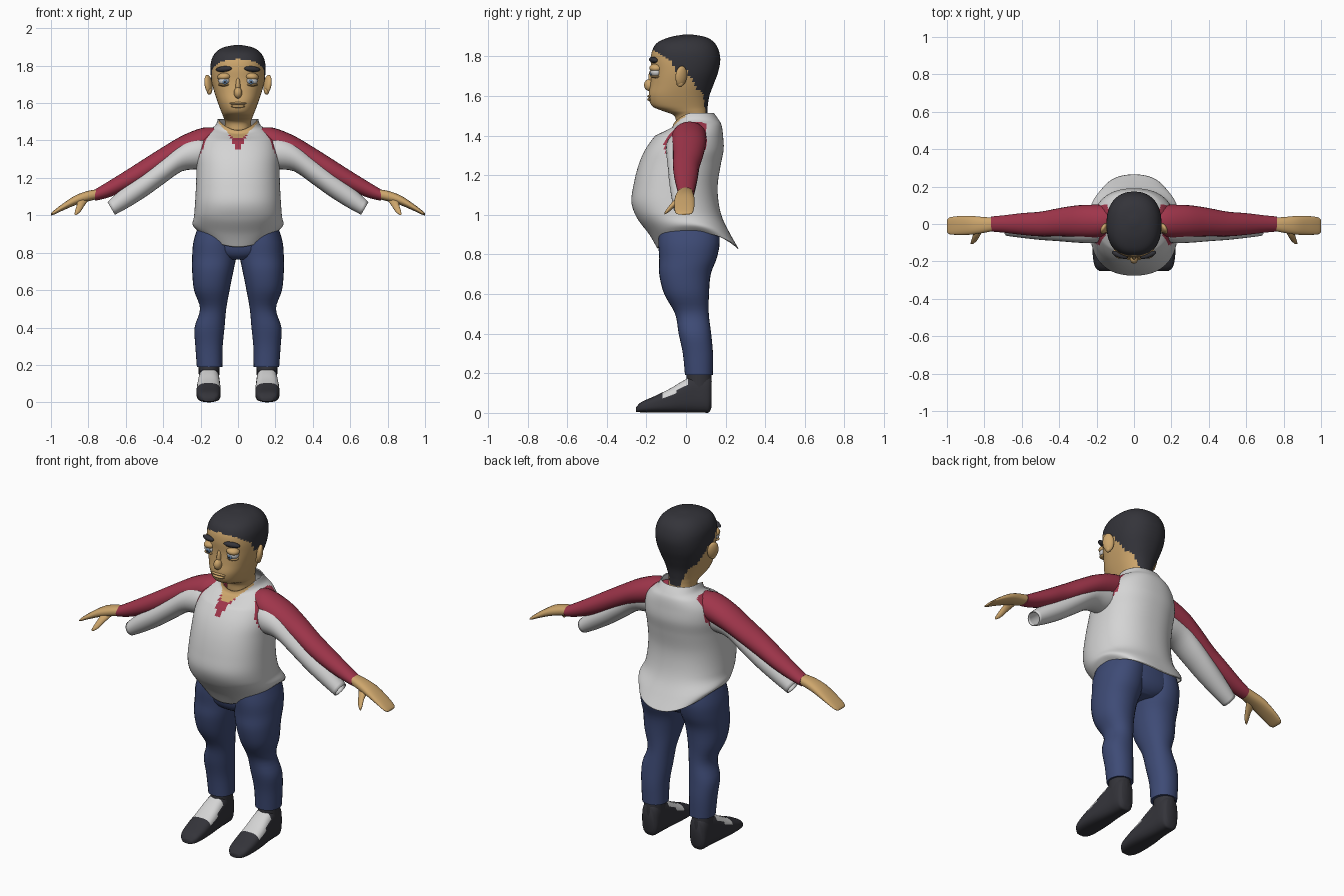
import bpy, bmesh
from math import cos, sin, pi, radians
from mathutils import Vector, Matrix, Euler

cube = bpy.data.objects.get("Cube")
if cube:
    bpy.data.objects.remove(cube)


def material(name, rgb):
    m = bpy.data.materials.new(name)
    m.use_nodes = True
    m.diffuse_color = (*rgb, 1)
    m.node_tree.nodes["Principled BSDF"].inputs["Base Color"].default_value = (*rgb, 1)
    return m


SKIN = material("skin", (.61, .38, .15))
BLACK = material("soft_black", (.034, .034, .042))
WHITE = material("off_white", (.66, .66, .66))
RED = material("dark_red", (.35, .036, .07))
BLUE = material("denim_blue", (.048, .07, .18))
IRIS = material("iris_blue", (.13, .22, .35))


def finish(name, bm, mats, rule=None, mirror=False, thickness=0):
    """Turn a bmesh into a smooth object, coloured by a face rule."""
    bmesh.ops.recalc_face_normals(bm, faces=bm.faces)
    for f in bm.faces:
        f.smooth = True
        if rule:
            f.material_index = rule(f.calc_center_median(), f.normal)
    me = bpy.data.meshes.new(name)
    bm.to_mesh(me)
    bm.free()
    me.set_sharp_from_angle(angle=radians(50))
    for m in mats:
        me.materials.append(m)
    ob = bpy.data.objects.new(name, me)
    bpy.context.collection.objects.link(ob)
    if thickness:
        mod = ob.modifiers.new("thickness", 'SOLIDIFY')
        mod.thickness, mod.offset = thickness, -1
    if mirror:
        ob.modifiers.new("mirror", 'MIRROR')
    return ob


def smooth_keys(keys, steps):
    """Catmull-Rom interpolation through the section keys."""
    out = []
    last = len(keys) - 1
    for i in range(last):
        a, b, c, d = (keys[min(max(j, 0), last)] for j in range(i - 1, i + 3))
        for s in range(steps):
            t = s / steps
            out.append([.5 * (2 * q + (r - p) * t + (2 * p - 5 * q + 4 * r - w) * t * t
                              + (3 * q - p - 3 * r + w) * t ** 3)
                        for p, q, r, w in zip(a, b, c, d)])
    return out + [list(keys[-1])]


def loft(name, axis, keys, mats, rule=None, segs=24, steps=4, power=2,
         caps=True, warp=None, **kw):
    """Skin rounded sections; a key is (position, centre 1, centre 2, radius 1, radius 2)."""
    bm = bmesh.new()
    rings = []
    for t, c1, c2, r1, r2 in smooth_keys(keys, steps):
        ring = []
        for k in range(segs):
            a = 2 * pi * k / segs
            u, v = cos(a), sin(a)
            n = (abs(u) ** power + abs(v) ** power) ** (-1 / power)
            p = [c1 + r1 * u * n, c2 + r2 * v * n]
            p.insert("xyz".index(axis), t)
            p = Vector(p)
            ring.append(bm.verts.new(warp(p, u, v) if warp else p))
        rings.append(ring)
    for lo, hi in zip(rings, rings[1:]):
        for k in range(segs):
            j = (k + 1) % segs
            bm.faces.new((lo[k], lo[j], hi[j], hi[k]))
    if caps:
        bm.faces.new(rings[0])
        bm.faces.new(rings[-1])
    return finish(name, bm, mats, rule, **kw)


def ball(name, loc, size, mat, rot=(0, 0, 0), mirror=True):
    bm = bmesh.new()
    bmesh.ops.create_uvsphere(bm, u_segments=20, v_segments=12, radius=1,
                              matrix=Matrix.LocRotScale(Vector(loc), Euler(rot), Vector(size)))
    return finish(name, bm, [mat], mirror=mirror)


def sections(rows):
    """Rows of (z, front y, back y, half width) as loft keys."""
    return [(z, 0, (f + b) / 2, w, (b - f) / 2) for z, f, b, w in rows]


# Head and neck, with the hair painted above a hairline that drops to the nape
HAIRLINE = [(-.3, 1.84), (-.17, 1.835), (-.14, 1.815), (-.07, 1.77), (-.05, 1.72), (0, 1.73),
            (.03, 1.68), (.05, 1.64), (.085, 1.61), (.1, 1.5), (.3, 1.5)]


def head_rule(c, n):
    for (y0, z0), (y1, z1) in zip(HAIRLINE, HAIRLINE[1:]):
        if y0 <= c.y < y1:
            return int(c.z > z0 + (z1 - z0) * (c.y - y0) / (y1 - y0))
    return 0


loft("head", 'z', sections([
    (1.38, -.05, .12, .075), (1.45, -.05, .115, .07), (1.50, -.06, .108, .07),
    (1.525, -.12, .108, .078), (1.55, -.172, .11, .088), (1.60, -.188, .118, .107),
    (1.66, -.18, .14, .127), (1.72, -.175, .162, .142), (1.78, -.178, .173, .147),
    (1.83, -.17, .165, .142), (1.87, -.143, .142, .12), (1.897, -.08, .1, .08),
    (1.91, -.01, .03, .02)]), [SKIN, BLACK], head_rule, segs=64, steps=6, power=2.3)

# Face
ball("ear", (.158, -.024, 1.7), (.017, .032, .052), SKIN, (0, .15, .5))
ball("ear_lobe", (.153, -.03, 1.665), (.014, .018, .02), SKIN)
ball("eye", (.073, -.15, 1.72), (.033, .03, .026), WHITE)
ball("iris", (.07, -.176, 1.713), (.014, .007, .014), IRIS)
ball("pupil", (.07, -.181, 1.713), (.006, .004, .006), BLACK)
ball("upper_eyelid", (.073, -.15, 1.741), (.037, .035, .022), SKIN, (0, .1, 0))
ball("lower_eyelid", (.073, -.152, 1.698), (.032, .028, .009), SKIN)
ball("eyebrow", (.076, -.165, 1.782), (.046, .016, .015), BLACK, (0, .08, .35))
ball("nose", (0, -.185, 1.655), (.022, .027, .03), SKIN, mirror=False)
ball("nose_bridge", (0, -.172, 1.69), (.013, .018, .045), SKIN, mirror=False)
ball("upper_lip", (0, -.18, 1.598), (.045, .016, .008), SKIN, mirror=False)
ball("lower_lip", (0, -.18, 1.583), (.038, .016, .009), SKIN, mirror=False)


# Shirt with a curved hem, open collar and coloured shoulder seams
def shirt_warp(p, u, v):
    p.z += .08 * u * u * min(max((1.0 - p.z) / .17, 0), 1)
    if v < 0:
        p.z -= .06 * v * v * min(max((p.z - 1.4) / .11, 0), 1)
    return p


def shirt_rule(c, n):
    x = abs(c.x)
    if c.y < 0 and c.z > 1.40 and x < .012 + (c.z - 1.40):
        return 2 if c.z > 1.415 else 1
    if c.y < 0 and c.z > 1.335 and x < .5 * (c.z - 1.335):
        return 1
    seam = .222 - .45 * (c.z - 1.28)
    return int(1.27 < c.z < 1.475 and seam < x and c.y < .1)


loft("shirt", 'z', sections([
    (.83, -.145, .265, .205), (.90, -.185, .225, .242), (.98, -.245, .185, .236),
    (1.06, -.275, .165, .23), (1.15, -.265, .16, .225), (1.25, -.24, .175, .222),
    (1.33, -.205, .19, .222), (1.40, -.155, .187, .205), (1.45, -.105, .18, .165),
    (1.48, -.075, .165, .122), (1.515, -.065, .14, .108)]),
    [WHITE, RED, SKIN], shirt_rule, segs=80, steps=7, power=2.3, caps=False,
    warp=shirt_warp, thickness=.006)

# Red arms and the loose white half-sleeves hanging below them
loft("red_sleeve", 'x', [
    (.08, .02, 1.41, .07, .05), (.14, .02, 1.40, .08, .07), (.2, .015, 1.39, .088, .075),
    (.3, .015, 1.355, .085, .07), (.4, .01, 1.30, .075, .066), (.5, 0, 1.24, .066, .063),
    (.6, 0, 1.185, .058, .054), (.7, 0, 1.135, .046, .042), (.765, 0, 1.108, .04, .03)],
    [RED], mirror=True)


def sleeve_warp(p, u, v):
    p.x += .02 * v * min(max((p.x - .3) / .38, 0), 1)
    return p


loft("white_sleeve", 'x', [
    (.14, -.005, 1.34, .08, .08), (.21, -.012, 1.335, .09, .088), (.3, -.012, 1.313, .088, .078),
    (.4, -.012, 1.24, .08, .07), (.5, -.015, 1.165, .07, .063), (.6, -.018, 1.095, .056, .052),
    (.678, -.02, 1.037, .044, .034)],
    [WHITE], caps=False, warp=sleeve_warp, thickness=.005, mirror=True)

# Hands
loft("hand", 'x', [
    (.74, 0, 1.115, .034, .025), (.80, -.005, 1.103, .042, .028), (.87, -.007, 1.08, .05, .026),
    (.94, -.008, 1.042, .05, .018), (.985, -.01, 1.014, .045, .011), (1.0, -.01, 1.005, .033, .005)],
    [SKIN], power=2.4, mirror=True)
loft("thumb", 'y', [
    (-.02, .83, 1.085, .032, .016), (-.06, .842, 1.055, .02, .018), (-.09, .856, 1.025, .015, .014),
    (-.108, .868, 1.008, .006, .006)], [SKIN], segs=12, mirror=True)

# Trousers
loft("trouser_leg", 'z', [
    (.19, .152, .065, .068, .07), (.3, .155, .06, .073, .076), (.4, .152, .045, .08, .082),
    (.5, .133, .03, .07, .085), (.6, .14, .003, .095, .113), (.7, .135, -.005, .11, .13),
    (.78, .127, .01, .118, .145), (.86, .12, .015, .118, .155), (.95, .1, .015, .11, .15)],
    [BLUE], power=2.2, segs=28, mirror=True)
loft("trouser_hips", 'z', [
    (.765, 0, .012, .08, .1), (.79, 0, .013, .17, .13), (.84, 0, .015, .225, .148),
    (.95, 0, .015, .21, .15)], [BLUE], power=2.3, segs=40)

# Ankles and shoes with a white band across the instep
loft("ankle", 'z', [
    (.1, .155, .065, .054, .062), (.16, .155, .066, .055, .064), (.22, .155, .065, .056, .06)],
    [BLACK], mirror=True)
loft("shoe", 'y', [
    (-.252, .155, .016, .03, .012), (-.225, .156, .029, .054, .026), (-.16, .157, .043, .064, .041),
    (-.08, .157, .062, .064, .061), (-.02, .156, .08, .06, .079), (.04, .155, .095, .056, .094),
    (.09, .155, .097, .054, .096), (.115, .155, .094, .048, .092), (.128, .155, .1, .036, .075)],
    [BLACK, WHITE], lambda c, n: int(-.115 < c.y < .015 and n.z > .25),
    power=3, steps=6, segs=32, mirror=True)
